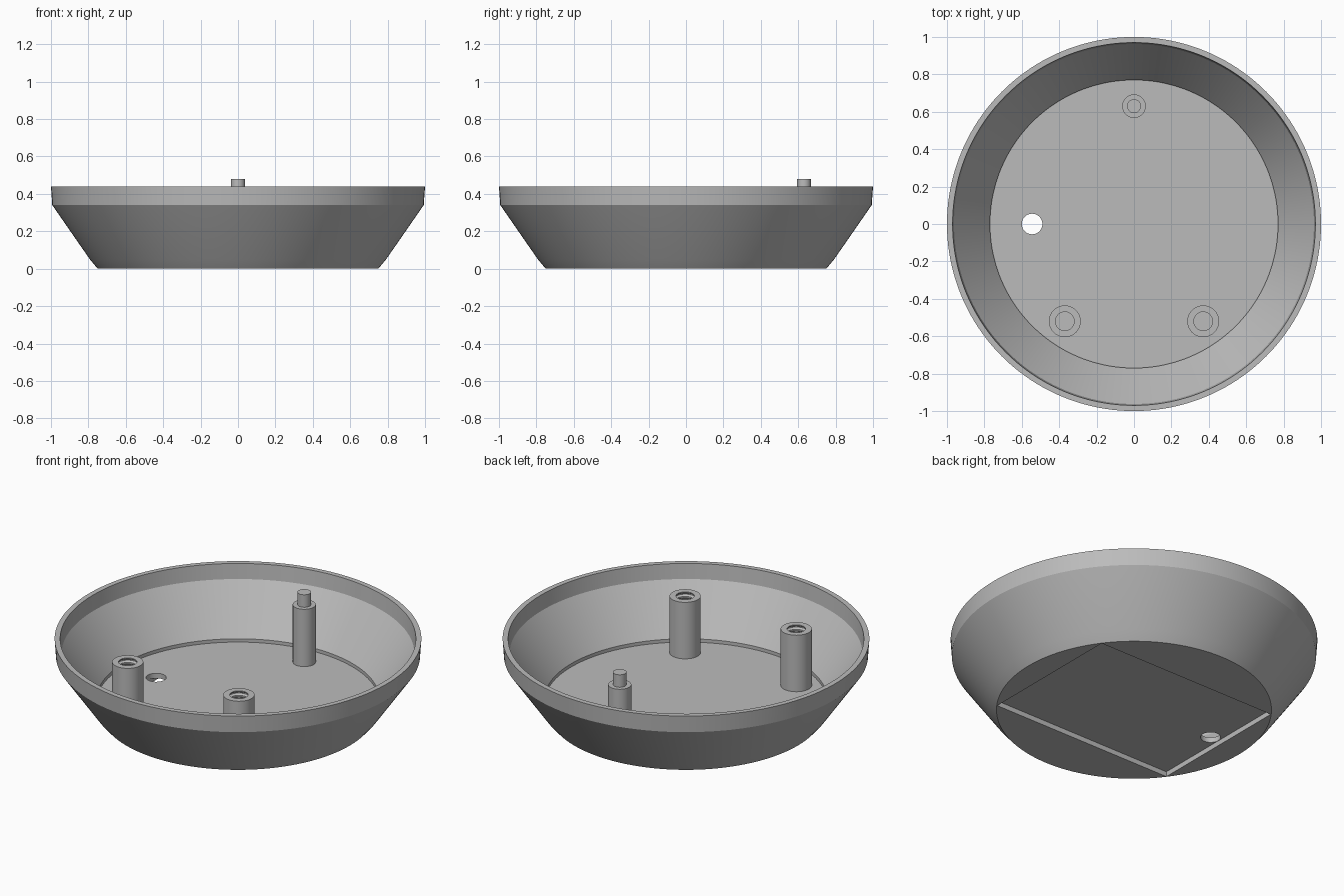
import bpy, bmesh, math

cube = bpy.data.objects.get("Cube")
if cube:
    bpy.data.objects.remove(cube, do_unlink=True)

# Single grey plastic
grey = bpy.data.materials.new("grey plastic")
grey.use_nodes = True
colour = (0.5, 0.5, 0.5, 1)
grey.diffuse_color = colour
grey.node_tree.nodes["Principled BSDF"].inputs["Base Color"].default_value = colour


def add_object(name, bm, location=(0, 0, 0)):
    bmesh.ops.remove_doubles(bm, verts=bm.verts, dist=1e-5)
    bmesh.ops.recalc_face_normals(bm, faces=bm.faces)
    mesh = bpy.data.meshes.new(name)
    bm.to_mesh(mesh)
    bm.free()
    mesh.materials.append(grey)
    obj = bpy.data.objects.new(name, mesh)
    obj.location = location
    bpy.context.collection.objects.link(obj)
    return obj


def lathe(name, profile, segments, location=(0, 0, 0)):
    """Revolve (radius, height) points around the vertical axis."""
    bm = bmesh.new()
    verts = [bm.verts.new((r, 0, z)) for r, z in profile]
    edges = [bm.edges.new(pair) for pair in zip(verts, verts[1:])]
    bmesh.ops.spin(bm, geom=verts + edges, cent=(0, 0, 0), axis=(0, 0, 1),
                   angle=math.tau, steps=segments)
    return add_object(name, bm, location)


def select_only(obj):
    bpy.ops.object.select_all(action='DESELECT')
    obj.select_set(True)
    bpy.context.view_layer.objects.active = obj


def cut(target, cutter):
    cutter.hide_render = True
    mod = target.modifiers.new("cut", 'BOOLEAN')
    mod.operation = 'DIFFERENCE'
    mod.solver = 'EXACT'
    mod.object = cutter
    select_only(target)
    bpy.ops.object.modifier_apply(modifier=mod.name)
    bpy.data.objects.remove(cutter, do_unlink=True)


FLOOR = 0.06
BASE = FLOOR - 0.01  # posts sink slightly into the floor

# Dish: flared wall, upright rim band, stepped floor
dish = lathe("dish", [
    (0, 0), (0.75, 0), (0.792, 0.05), (0.993, 0.34), (1, 0.44),
    (0.97, 0.44), (0.962, 0.35), (0.77, 0.08), (0.77, FLOOR), (0, FLOOR)], 160)

# Rectangular recess under the base
bm = bmesh.new()
bmesh.ops.create_cube(bm, size=1)
bmesh.ops.scale(bm, vec=(1.204, 0.886, 0.06), verts=bm.verts)
cut(dish, add_object("recess_cutter", bm))

# Cable hole through the floor
cut(dish, lathe("hole_cutter", [(0, -0.1), (0.055, -0.1), (0.055, 0.2), (0, 0.2)],
                48, (-0.545, 0, 0)))

# Threaded screw posts: ridged bore inside a plain cylinder
TOP, PITCH = 0.4, 0.03
bore = [(0.05, TOP)]
for i in range(10):
    z = TOP - i * PITCH
    bore += [(0.05, z - 0.006), (0.062, z - 0.014), (0.062, z - 0.019), (0.05, z - 0.027)]
bore += [(0.05, 0.09), (0, 0.09)]
posts = [lathe(name, [(0, BASE), (0.085, BASE), (0.085, TOP)] + bore, 48, (x, -0.52, 0))
         for name, x in (("left_screw_post", 0.37), ("right_screw_post", -0.37))]

# Rear locating post with a narrow pin on top
pin_post = lathe("rear_pin_post", [
    (0, BASE), (0.063, BASE), (0.063, 0.405), (0.037, 0.405),
    (0.037, 0.48), (0, 0.48)], 48, (0, 0.63, 0))

for obj in [dish, pin_post] + posts:
    select_only(obj)
    bpy.ops.object.shade_smooth_by_angle(angle=math.radians(25))
